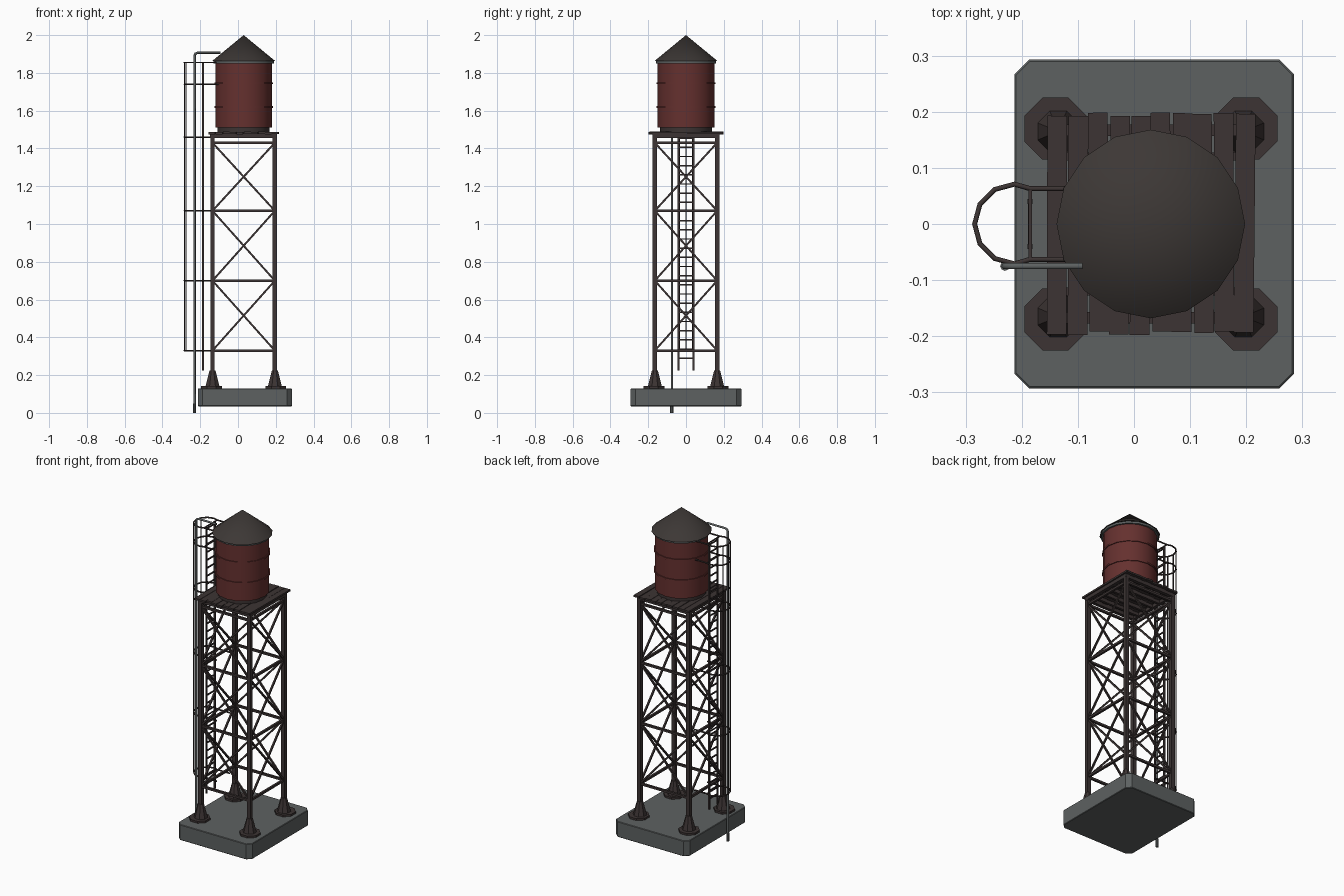
import bpy, math, random
from mathutils import Vector

random.seed(4)
if "Cube" in bpy.data.objects:
    bpy.data.objects.remove(bpy.data.objects["Cube"], do_unlink=True)


def material(name, rgb):
    m = bpy.data.materials.new(name)
    m.use_nodes = True
    m.diffuse_color = (*rgb, 1)
    m.node_tree.nodes["Principled BSDF"].inputs["Base Color"].default_value = (*rgb, 1)
    return m


STEEL = material("dark brown steel", (0.045, 0.034, 0.033))
ROOF = material("dark roof", (0.046, 0.039, 0.036))
RED = material("barn red", (0.13, 0.03, 0.028))
CONCRETE = material("grey concrete", (0.11, 0.12, 0.12))
PIPE = material("grey pipe", (0.11, 0.12, 0.12))
CX = 0.03       # tower axis
LEG = 0.165     # leg offset from the axis


def finish(obj, name, mat, smooth=False):
    obj.name = name
    obj.data.materials.append(mat)
    if smooth:
        bpy.ops.object.shade_smooth_by_angle(angle=math.radians(35))
    return obj


def box(name, center, size, mat, bevel=0):
    bpy.ops.mesh.primitive_cube_add(size=1, location=center)
    obj = bpy.context.object
    obj.scale = size
    bpy.ops.object.transform_apply(location=False, rotation=False, scale=True)
    if bevel:
        mod = obj.modifiers.new("edge", "BEVEL")
        mod.width, mod.segments = bevel, 1
    return finish(obj, name, mat)


def cone(name, x, y, z0, z1, r0, r1, mat, sides=16, turn=0.0, smooth=True):
    bpy.ops.mesh.primitive_cone_add(vertices=sides, radius1=r0, radius2=r1, depth=z1 - z0,
                                    location=(x, y, (z0 + z1) / 2), rotation=(0, 0, turn))
    return finish(bpy.context.object, name, mat, smooth)


def beam(name, a, b, width, mat, sides=4):
    a, b = Vector(a), Vector(b)
    d = b - a
    bpy.ops.mesh.primitive_cylinder_add(vertices=sides, radius=width / 2 / math.cos(math.pi / sides),
                                        depth=d.length, location=(a + b) / 2)
    obj = bpy.context.object
    for v in obj.data.vertices:      # turn flats to face the axes
        c, s = math.cos(math.pi / sides), math.sin(math.pi / sides)
        v.co.x, v.co.y = v.co.x * c - v.co.y * s, v.co.x * s + v.co.y * c
    obj.rotation_euler = d.to_track_quat("Z", "Y").to_euler()
    return finish(obj, name, mat, sides > 4)


def tube(name, points, radius, mat, cyclic=False):
    curve = bpy.data.curves.new(name, "CURVE")
    curve.dimensions = "3D"
    curve.bevel_depth, curve.bevel_resolution = radius, 1
    curve.use_fill_caps = True
    spline = curve.splines.new("POLY")
    spline.points.add(len(points) - 1)
    for p, co in zip(spline.points, points):
        p.co = (*co, 1)
    spline.use_cyclic_u = cyclic
    obj = bpy.data.objects.new(name, curve)
    bpy.context.collection.objects.link(obj)
    curve.materials.append(mat)


# Concrete slab with cut corners
bpy.ops.mesh.primitive_cube_add(size=1, location=(0.036, 0, 0.0825))
slab = bpy.context.object
slab.scale = (0.498, 0.586, 0.095)
bpy.ops.object.transform_apply(location=False, rotation=False, scale=True)
weights = slab.data.attributes.new("bevel_weight_edge", "FLOAT", "EDGE")
for e in slab.data.edges:
    a, b = (slab.data.vertices[i].co for i in e.vertices)
    weights.data[e.index].value = 1.0 if abs(a.z - b.z) > 0.05 else 0.0
corner = slab.modifiers.new("corners", "BEVEL")
corner.limit_method, corner.width, corner.segments = "WEIGHT", 0.026, 1
edge = slab.modifiers.new("edge", "BEVEL")
edge.limit_method, edge.angle_limit = "ANGLE", math.radians(60)
edge.width, edge.segments = 0.003, 1
finish(slab, "concrete_slab", CONCRETE)

# Legs and footings
corners = [(CX + sx * LEG, sy * LEG) for sx, sy in ((-1, -1), (1, -1), (1, 1), (-1, 1))]
for x, y in corners:
    beam("leg", (x, y, 0.13), (x, y, 1.46), 0.023, STEEL)
    fx, fy = CX + (x - CX) * 1.03, y * 1.03
    cone("foot_plate", fx, fy, 0.128, 0.142, 0.06, 0.06, STEEL, 8, math.pi / 8, False)
    cone("foot_pedestal", x, y, 0.14, 0.225, 0.04, 0.017, STEEL, 8, math.pi / 8, False)

# Horizontal and crossed braces on all four sides
levels = [0.33, 0.70, 1.07, 1.43]
for i in range(4):
    p, q = corners[i], corners[(i + 1) % 4]
    for z in levels:
        beam("cross_beam", (*p, z), (*q, z), 0.013, STEEL)
    for lo, hi in zip(levels, levels[1:]):
        beam("diagonal_brace", (*p, lo), (*q, hi), 0.010, STEEL)
        beam("diagonal_brace", (*q, lo), (*p, hi), 0.010, STEEL)

# Platform frame, joists and uneven planks
for s in (-1, 1):
    box("frame_side", (CX + s * 0.167, 0, 1.467), (0.02, 0.354, 0.024), STEEL)
    box("frame_end", (CX, s * 0.167, 1.467), (0.354, 0.02, 0.024), STEEL)
for k in range(5):
    box("joist", (CX, (k - 2) * 0.06, 1.467), (0.33, 0.014, 0.022), STEEL)
for k in range(10):
    plank = box("plank", (CX + (k - 4.5) * 0.0372, random.uniform(-0.004, 0.004), 1.482 + random.uniform(-0.002, 0.002)),
                (0.035, 0.39, 0.011), STEEL)
    plank.rotation_euler.z = random.uniform(-0.015, 0.015)

# Tank with hoops and conical roof
cone("tank_base", CX, 0, 1.485, 1.515, 0.138, 0.138, STEEL)
cone("tank", CX, 0, 1.51, 1.862, 0.15, 0.15, RED)
for z in (1.62, 1.745):
    cone("tank_hoop", CX, 0, z - 0.005, z + 0.005, 0.155, 0.155, RED)
cone("roof_rim", CX, 0, 1.85, 1.864, 0.16, 0.16, PIPE)
cone("roof", CX, 0, 1.862, 2.0, 0.168, 0.0, ROOF)

# Ladder
LX = -0.185
for s in (-1, 1):
    beam("ladder_rail", (LX, s * 0.04, 0.225), (LX, s * 0.04, 1.855), 0.009, STEEL)
for k in range(33):
    z = 0.29 + k * 0.0485
    beam("ladder_rung", (LX, -0.04, z), (LX, 0.04, z), 0.007, STEEL)

# Safety cage hoops, tied back to the tower and tank
arc = [math.radians(90 + 30 * k) for k in range(7)]
ring = [(-0.213 + 0.071 * math.cos(a), 0.071 * math.sin(a)) for a in arc]
for z in levels[:3] + [1.46, 1.74, 1.855]:
    end = -0.10
    path = [(end, 0.063), (LX, 0.063)] + ring + [(LX, -0.063), (end, -0.063)]
    tube("cage_hoop", [(x, y, z) for x, y in path], 0.0045, STEEL)
    beam("ladder_tie", (LX, -0.063, z), (LX, 0.063, z), 0.006, STEEL)
for x, y in ring[2:5]:
    beam("cage_bar", (x, y, 0.33), (x, y, 1.855), 0.005, STEEL)

# Overflow pipe
PX, PY = -0.23, -0.075
tube("overflow_pipe", [(PX, PY, 0.0), (PX, PY, 1.89), (PX + 0.005, PY, 1.902),
                       (PX + 0.017, PY, 1.907), (-0.092, PY, 1.907)], 0.0065, PIPE)
cone("pipe_foot", PX, PY, 0.0, 0.05, 0.0085, 0.0085, PIPE, 8)
